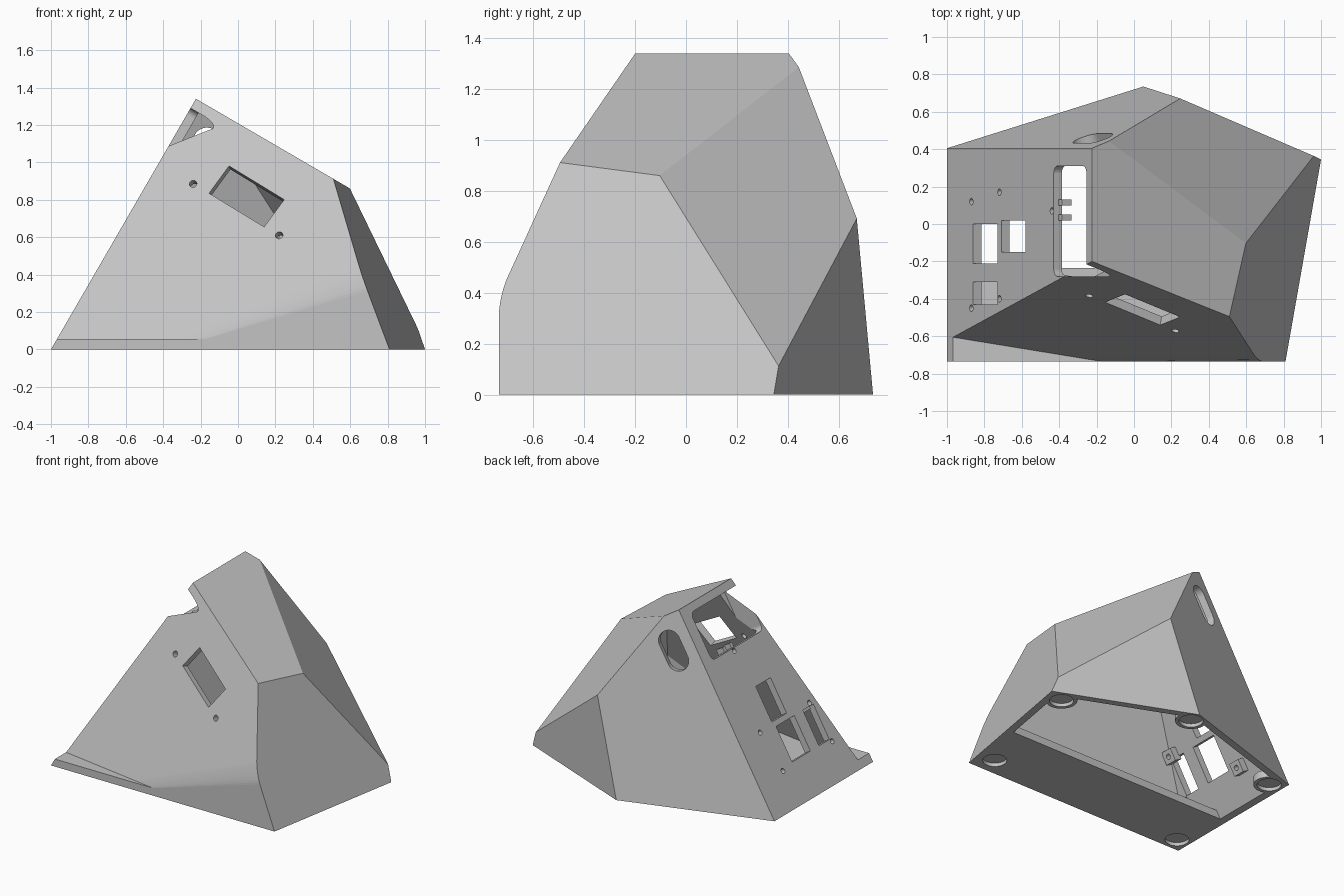
import bpy, bmesh, math
from mathutils import Vector, Matrix

if "Cube" in bpy.data.objects:
    bpy.data.objects.remove(bpy.data.objects["Cube"], do_unlink=True)

grey = bpy.data.materials.new("plain grey")
grey.use_nodes = True
grey.diffuse_color = (0.55, 0.55, 0.55, 1)
grey.node_tree.nodes["Principled BSDF"].inputs["Base Color"].default_value = grey.diffuse_color

WALL, FLOOR = 0.05, 0.055
CENTRE = Vector((-0.1, 0, 0.4))


def make(name, bm, helper=False):
    bmesh.ops.recalc_face_normals(bm, faces=bm.faces)
    mesh = bpy.data.meshes.new(name)
    bm.to_mesh(mesh)
    bm.free()
    mesh.materials.append(grey)
    ob = bpy.data.objects.new(name, mesh)
    bpy.context.collection.objects.link(ob)
    ob.hide_render = helper
    return ob


def plane(a, b, c):
    """Outward-facing plane through three points."""
    a, b, c = Vector(a), Vector(b), Vector(c)
    n = (b - a).cross(c - a).normalized()
    return (a, n if n.dot(a - CENTRE) > 0 else -n)


def block(lo, hi):
    bm = bmesh.new()
    bmesh.ops.create_cube(bm, size=1)
    lo, hi = Vector(lo), Vector(hi)
    for v in bm.verts:
        v.co = [l + (c + 0.5) * (h - l) for l, h, c in zip(lo, hi, v.co)]
    return bm


def clip(bm, planes, inset=0):
    """Keep the part of a convex solid behind every plane."""
    for co, n in planes:
        cut = bmesh.ops.bisect_plane(bm, geom=bm.verts[:] + bm.edges[:] + bm.faces[:],
                                     plane_co=co - n * inset, plane_no=n, clear_outer=True)
        edges = [e for e in cut["geom_cut"]
                 if isinstance(e, bmesh.types.BMEdge) and e.is_boundary]
        if edges:
            bmesh.ops.edgeloop_fill(bm, edges=edges)
    return bm


def prism(m, x, y, w, h, r, z0, z1):
    """Rounded rectangle in frame m, extruded from z0 to z1."""
    bm = bmesh.new()
    pts = []
    steps = 10 if r else 1
    for i, (sx, sy) in enumerate([(1, 1), (-1, 1), (-1, -1), (1, -1)]):
        for k in range(steps):
            a = math.pi / 2 * (i + k / steps + (0.5 / steps if r else 0))
            pts.append((x + sx * (w / 2 - r) + r * math.cos(a),
                        y + sy * (h / 2 - r) + r * math.sin(a)))
    face = bm.faces.new([bm.verts.new(m @ Vector((px, py, z0))) for px, py in pts])
    top = bmesh.ops.extrude_face_region(bm, geom=[face])["geom"]
    move = m.to_3x3() @ Vector((0, 0, z1 - z0))
    bmesh.ops.translate(bm, vec=move, verts=[v for v in top if isinstance(v, bmesh.types.BMVert)])
    return bm


def subtract(ob, *cutters):
    for c in cutters:
        mod = ob.modifiers.new("cut", "BOOLEAN")
        mod.operation, mod.solver, mod.object = "DIFFERENCE", "EXACT", c
        bpy.context.view_layer.objects.active = ob
        bpy.ops.object.modifier_apply(modifier=mod.name)


def frame(origin, x_axis, normal):
    z = normal.normalized()
    x = (x_axis - z * x_axis.dot(z)).normalized()
    m = Matrix((x, z.cross(x), z)).transposed().to_4x4()
    m.translation = origin
    return m


# Corners of the faceted case
front_left, back_left = (-1, -0.735, 0), (-1, 0.405, 0)
front_right, side_right, back_mid = (0.81, -0.735, 0), (1, 0.345, 0), (0.05, 0.735, 0)
ridge_front, ridge_back = (-0.225, -0.2, 1.34), (-0.225, 0.405, 1.34)
shoulder, elbow = (0.51, -0.495, 0.912), (0.6, -0.105, 0.86)
back_peak, back_side = (-0.13, 0.44, 1.285), (0.25, 0.67, 0.69)

left = plane(front_left, back_left, ridge_back)
slope = plane(ridge_front, shoulder, (-0.97, -0.605, FLOOR))
back = plane(back_left, back_mid, ridge_back)
sides = [left, back,
         plane(ridge_front, ridge_back, shoulder),
         plane(front_right, side_right, shoulder),
         plane(elbow, back_peak, back_side),
         plane(back_side, back_mid, side_right),
         (Vector(front_left), Vector((0, -1, 0)))]

# Outer body with the front slope cut down to a thin ledge
shell = make("case_shell", clip(block((-2, -2, 0), (2, 2, 2)), sides))
flip = [(slope[0], -slope[1]), (Vector((0, 0, FLOOR)), Vector((0, 0, -1)))]
ledge_cut = make("ledge_cutter", clip(block((-2, -2, -1), (2, 2, 3)), flip), True)
subtract(shell, ledge_cut)

# Soften the fold between the slope and the upright front
bm = bmesh.new()
bm.from_mesh(shell.data)
bm.normal_update()
fold = [e for e in bm.edges if len(e.link_faces) == 2
        and any(f.normal.dot(slope[1]) > 0.999 for f in e.link_faces)
        and any(f.normal.y < -0.999 for f in e.link_faces)]
bmesh.ops.bevel(bm, geom=fold, offset=0.08, segments=8, profile=0.5, affect="EDGES")
bm.to_mesh(shell.data)
bm.free()

cavity = make("cavity_cutter", clip(block((-2, -2, -0.2), (2, 2, 2)), sides + [slope], WALL), True)
subtract(shell, cavity)

# Left panel openings: x runs up the panel, y along the case
up = Vector(ridge_back) - Vector(back_left)
panel = frame(Vector((-1, 0, 0)), up, left[1])
cutters = [prism(panel, s, y, w, h, r, -depth, 0.1) for s, y, w, h, r, depth in [
    (1.315, 0.015, 0.35, 0.59, 0.04, 0.175),
    (0.41, -0.105, 0.26, 0.21, 0, 0.09),
    (0.71, -0.065, 0.26, 0.17, 0, 0.09),
    (0.41, -0.37, 0.26, 0.12, 0, 0.09)]]
screw_spots = [(0.26, 0.12), (0.56, 0.17), (1.12, 0.07), (0.26, -0.45), (0.56, -0.4)]
cutters += [prism(panel, s, y, 0.036, 0.036, 0.018, -0.09, 0.1) for s, y in screw_spots]


def on_plane(p, x, z):
    co, n = p
    return Vector((x, co.y - (n.x * (x - co.x) + n.z * (z - co.z)) / n.y, z))


# Front window with two screw holes, and the cable slot at the back
tilt = on_plane(slope, 0.245, 0.8) - on_plane(slope, -0.05, 0.98)
for x, z, w, h, r in [(0.046, 0.818, 0.366, 0.186, 0),
                      (-0.24, 0.885, 0.04, 0.04, 0.02), (0.22, 0.61, 0.04, 0.04, 0.02)]:
    cutters.append(prism(frame(on_plane(slope, x, z), tilt, slope[1]), 0, 0, w, h, r, -0.09, 0.1))
cutters.append(prism(frame(on_plane(back, -0.22, 1.06), up, back[1]),
                     0, 0, 0.29, 0.15, 0.075, -0.09, 0.1))
cutters = [make("opening_cutter", c, True) for c in cutters]
subtract(shell, *cutters)

# Floor panel under the front part
floor = make("floor_panel", clip(block((-2, -2, 0), (2, -0.235, FLOOR)), sides + [slope], 0.02))

# Round foot recesses, with bosses where the base is open
feet = [(0.7, -0.6), (-0.9, -0.63), (0.87, 0.29), (0.04, 0.635), (-0.9, 0.32)]
ground = Matrix.Identity(4)
recesses = [make("foot_recess_cutter", prism(ground, x, y, 0.16, 0.16, 0.08, -0.1, 0.025), True)
            for x, y in feet]
subtract(shell, *recesses)
subtract(floor, *recesses[:2])
for (x, y), recess in zip(feet[2:], recesses[2:]):
    boss = make("foot_boss", clip(prism(ground, x, y, 0.21, 0.21, 0.105, 0, FLOOR), sides, 0.005))
    subtract(boss, recess)

# Screw bosses and a clip inside the left panel
for s, y in (screw_spots[0], screw_spots[4]):
    boss = make("screw_boss", prism(panel, s, y, 0.09, 0.09, 0, -0.1, -0.04))
    hole = make("screw_cutter", prism(panel, s, y, 0.036, 0.036, 0.018, -0.2, 0), True)
    subtract(boss, hole)
    cutters.append(hole)
for y in (0.035, 0.115):
    make("panel_clip", prism(panel, 1.14, y, 0.07, 0.03, 0, -0.09, -0.03))

for c in cutters + recesses + [cavity, ledge_cut]:
    bpy.data.objects.remove(c, do_unlink=True)
